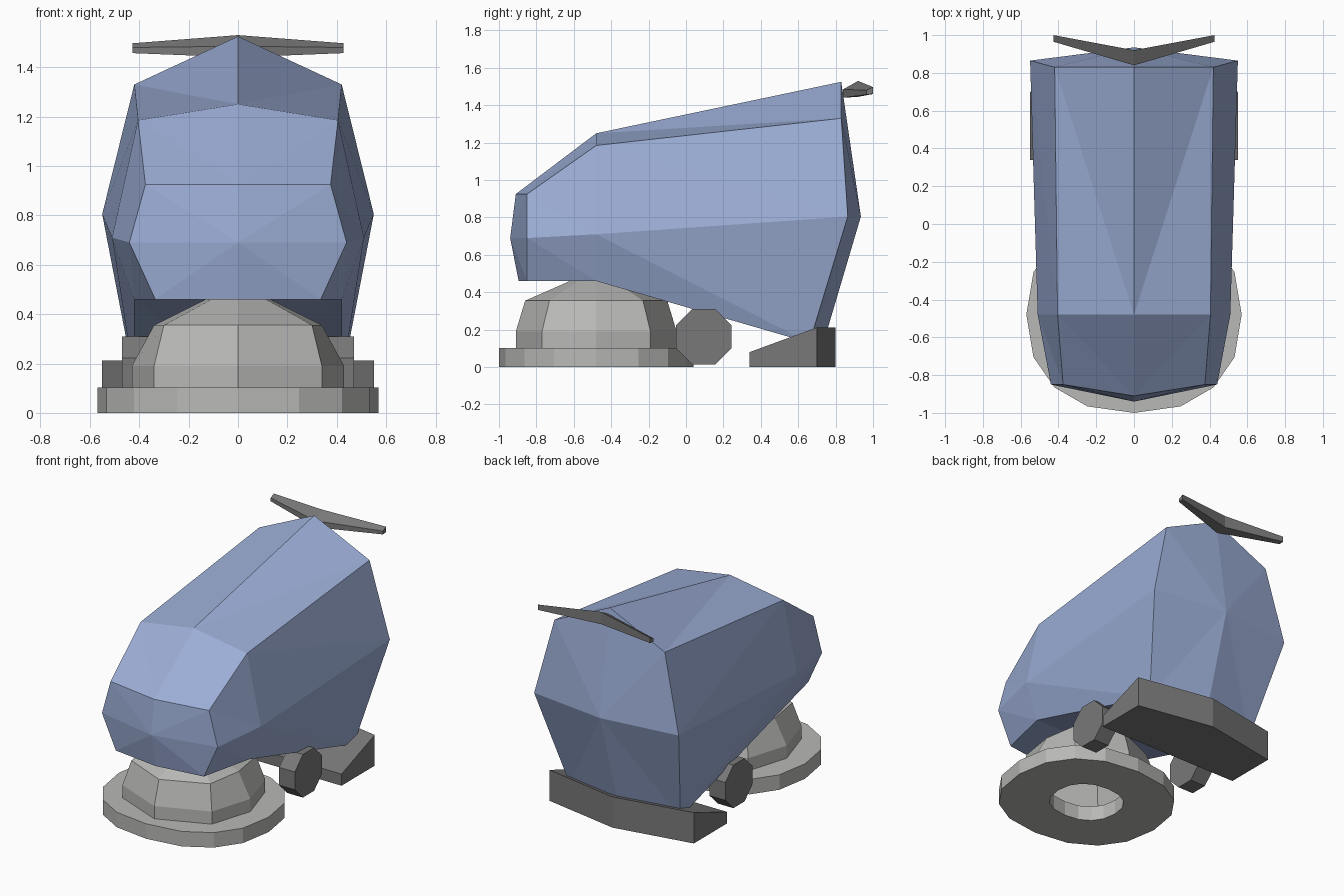
import bpy, math

if "Cube" in bpy.data.objects:
    bpy.data.objects.remove(bpy.data.objects["Cube"])


def material(name, rgb):
    m = bpy.data.materials.new(name)
    m.diffuse_color = (*rgb, 1)
    m.use_nodes = True
    m.node_tree.nodes["Principled BSDF"].inputs["Base Color"].default_value = m.diffuse_color
    return m


BLUE = material("soft blue", (0.33, 0.42, 0.67))
LIGHT = material("light grey", (0.48, 0.48, 0.47))
DARK = material("dark grey", (0.19, 0.19, 0.19))


def make(name, verts, faces, mat):
    me = bpy.data.meshes.new(name)
    me.from_pydata(verts, [], faces)
    me.update()
    me.materials.append(mat)
    ob = bpy.data.objects.new(name, me)
    bpy.context.collection.objects.link(ob)
    return ob


def loft(name, rings, mat, caps=(True, True), close=False):
    """Skin equal-length closed rings; optional flat end caps or closed loop."""
    n = len(rings[0])
    verts = [p for r in rings for p in r]
    pairs = [(i, i + 1) for i in range(len(rings) - 1)]
    if close:
        pairs.append((len(rings) - 1, 0))
    faces = [(a * n + k, a * n + (k + 1) % n, b * n + (k + 1) % n, b * n + k)
             for a, b in pairs for k in range(n)]
    if caps[0]:
        faces.append(tuple(reversed(range(n))))
    if caps[1]:
        faces.append(tuple(range(len(verts) - n, len(verts))))
    return make(name, verts, faces, mat)


def mirrored(half):
    """Half section (first and last on the centre line) to a full loop."""
    return half + [(-x, y, z) for x, y, z in reversed(half[1:-1])]


# Body: nose, shoulder and rear sections, top centre round to bottom centre
sections = [mirrored(s) for s in (
    [(0, -.91, .925), (.375, -.85, .925), (.44, -.85, .69), (.335, -.85, .46), (0, -.895, .46)],
    [(0, -.48, 1.25), (.405, -.48, 1.185), (.51, -.48, .71), (.42, -.48, .46), (0, -.48, .46)],
    [(0, .83, 1.525), (.42, .83, 1.33), (.55, .865, .805), (.42, .66, .13), (0, .735, .13)])]
verts = [p for s in sections for p in s] + [(0, -.94, .69), (0, .935, .805)]
faces = []
for s in range(2):
    for k in range(8):
        a, b = s * 8 + k, s * 8 + (k + 1) % 8
        c, d = b + 8, a + 8
        # split each panel the same way on both sides
        faces += [(a, d, c), (a, c, b)] [::-1] if k < 4 else [(a, d, b), (b, d, c)]
for k in range(8):
    j = (k + 1) % 8
    faces += [(24, k, j), (25, 16 + j, 16 + k)]
make("body", verts, [tuple(reversed(f)) for f in faces], BLUE)


# Brush ring: rounded-square annulus with a hole underneath
def oval(rx, ry, z, n=16, p=.87):
    out = []
    for i in range(n):
        t = 2 * math.pi * i / n
        c, s = math.cos(t), math.sin(t)
        out.append((rx * math.copysign(abs(c) ** p, c),
                    -.48 + ry * math.copysign(abs(s) ** p, s), z))
    return out


loft("brush_ring", [oval(.57, .52, 0), oval(.57, .52, .103),
                    oval(.24, .22, .103), oval(.24, .22, 0)], LIGHT, (False, False), True)


# Brush cover: eight-sided stepped dome, open below
def octagon(front, cx, cy, side, z):
    pts = [(side, 0), (cx, cy), (0, front), (-cx, cy),
           (-side, 0), (-cx, -cy), (0, -front), (cx, -cy)]
    return [(x, y - .48, z) for x, y in pts]


loft("brush_cover", [octagon(.43, .34, .29, .43, .1), octagon(.43, .34, .29, .43, .19),
                     octagon(.38, .30, .25, .34, .355), octagon(.05, .035, .035, .05, .5)],
     LIGHT, (False, True))

# Wheels: eight-sided with flat treads
for side, label in ((-1, "left"), (1, "right")):
    r = .148 / math.cos(math.pi / 8)
    rings = [[(x, .095 + r * math.cos((k + .5) * math.pi / 4),
               .162 + r * math.sin((k + .5) * math.pi / 4)) for k in range(8)]
             for x in sorted((side * .35, side * .47))]
    loft("wheel_" + label, rings, DARK)

# Squeegee: wedge with a pointed rear edge
plan = [(-.55, .34, .08), (.55, .34, .08), (.55, .70, .212), (0, .80, .212), (-.55, .70, .212)]
squeegee = loft("squeegee", [[(x, y, 0) for x, y, z in plan], plan], DARK)

# Handle: swept bar, wide in the middle and thin at the tips
tip = [(.965, 1.457), (1.0, 1.46), (1.0, 1.497), (.965, 1.48)]
mid = [(.84, 1.44), (.92, 1.445), (.92, 1.53), (.84, 1.485)]
loft("handle", [[(x, y, z) for y, z in prof]
                for x, prof in ((-.427, tip), (0, mid), (.427, tip))], DARK)
